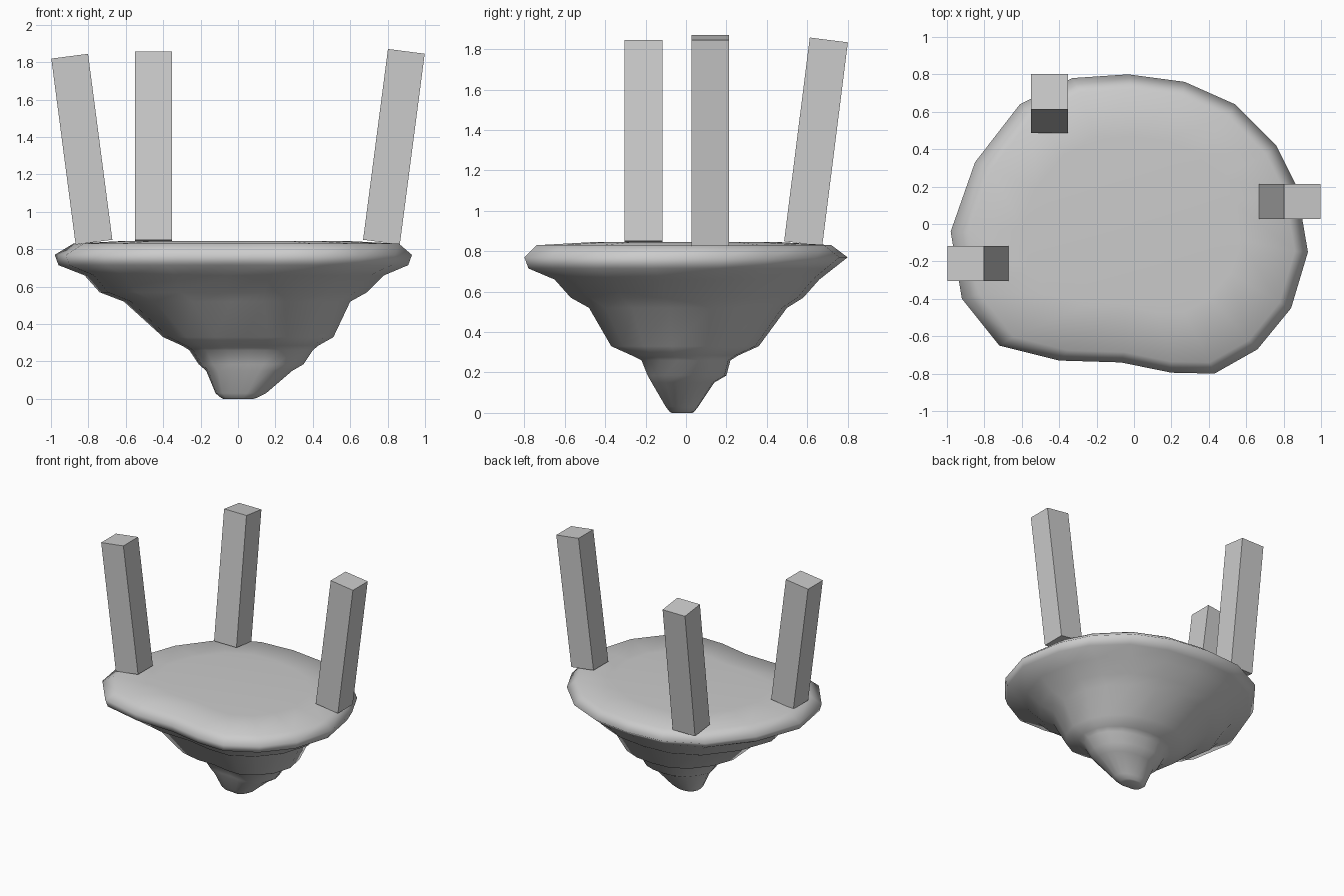
import bpy, bmesh
from mathutils import Vector

if "Cube" in bpy.data.objects:
    bpy.data.objects.remove(bpy.data.objects["Cube"])

# Irregular rim outline seen from above
OUTLINE = [(-.98, -.04), (-.92, -.40), (-.72, -.65), (-.40, -.73), (-.07, -.74), (.20, -.795),
           (.43, -.80), (.66, -.67), (.84, -.45), (.93, -.15), (.87, .20), (.76, .42),
           (.54, .64), (.27, .76), (-.03, .80), (-.33, .78), (-.61, .64), (-.85, .33)]

# Layers: height, x min, x max, y min, y max
LAYERS = [(.0, -.08, .08, -.07, .03), (.005, -.09, .10, -.08, .04), (.03, -.12, .15, -.10, .06),
          (.15, -.17, .29, -.17, .14), (.185, -.21, .35, -.19, .20), (.26, -.26, .40, -.22, .22),
          (.285, -.30, .43, -.27, .26), (.33, -.40, .51, -.37, .36), (.52, -.61, .60, -.48, .50),
          (.57, -.74, .69, -.57, .58), (.66, -.82, .78, -.65, .66), (.715, -.96, .91, -.78, .73),
          (.77, -.98, .93, -.80, .80), (.83, -.88, .86, -.74, .72), (.845, -.60, .57, -.47, .47)]


def make_object(name, bm):
    bmesh.ops.recalc_face_normals(bm, faces=bm.faces)
    mesh = bpy.data.meshes.new(name)
    bm.to_mesh(mesh)
    bm.free()
    obj = bpy.data.objects.new(name, mesh)
    bpy.context.collection.objects.link(obj)
    return obj


def bridge(bm, a, b):
    for i in range(len(a)):
        j = (i + 1) % len(a)
        bm.faces.new((a[i], a[j], b[j], b[i]))


# Stepped rock body, lofted through the layers
bm = bmesh.new()
rings = []
for z, x0, x1, y0, y1 in LAYERS:
    rings.append([bm.verts.new((x0 + (x + .98) / 1.91 * (x1 - x0),
                                y0 + (y + .80) / 1.60 * (y1 - y0), z)) for x, y in OUTLINE])
for lower, upper in zip(rings, rings[1:]):
    bridge(bm, lower, upper)
bm.faces.new(rings[0])
bm.faces.new(rings[-1])
rock = make_object("rock_base", bm)
for p in rock.data.polygons:
    p.use_smooth = True


# Square pillars leaning outwards
def pillar(name, base, top, size):
    base, top = Vector(base), Vector(top)
    bm = bmesh.new()
    bmesh.ops.create_cube(bm, size=1)
    bmesh.ops.scale(bm, vec=(size[0], size[1], (top - base).length), verts=bm.verts)
    obj = make_object(name, bm)
    obj.rotation_mode = 'QUATERNION'
    obj.rotation_quaternion = Vector((0, 0, 1)).rotation_difference(top - base)
    obj.location = (base + top) / 2


pillar("left_pillar", (-.77, -.21, .838), (-.90, -.21, 1.832), (.198, .187))
pillar("right_pillar", (.767, .12, .838), (.90, .12, 1.858), (.198, .187))
pillar("back_pillar", (-.453, .58, .838), (-.453, .707, 1.846), (.198, .19))
